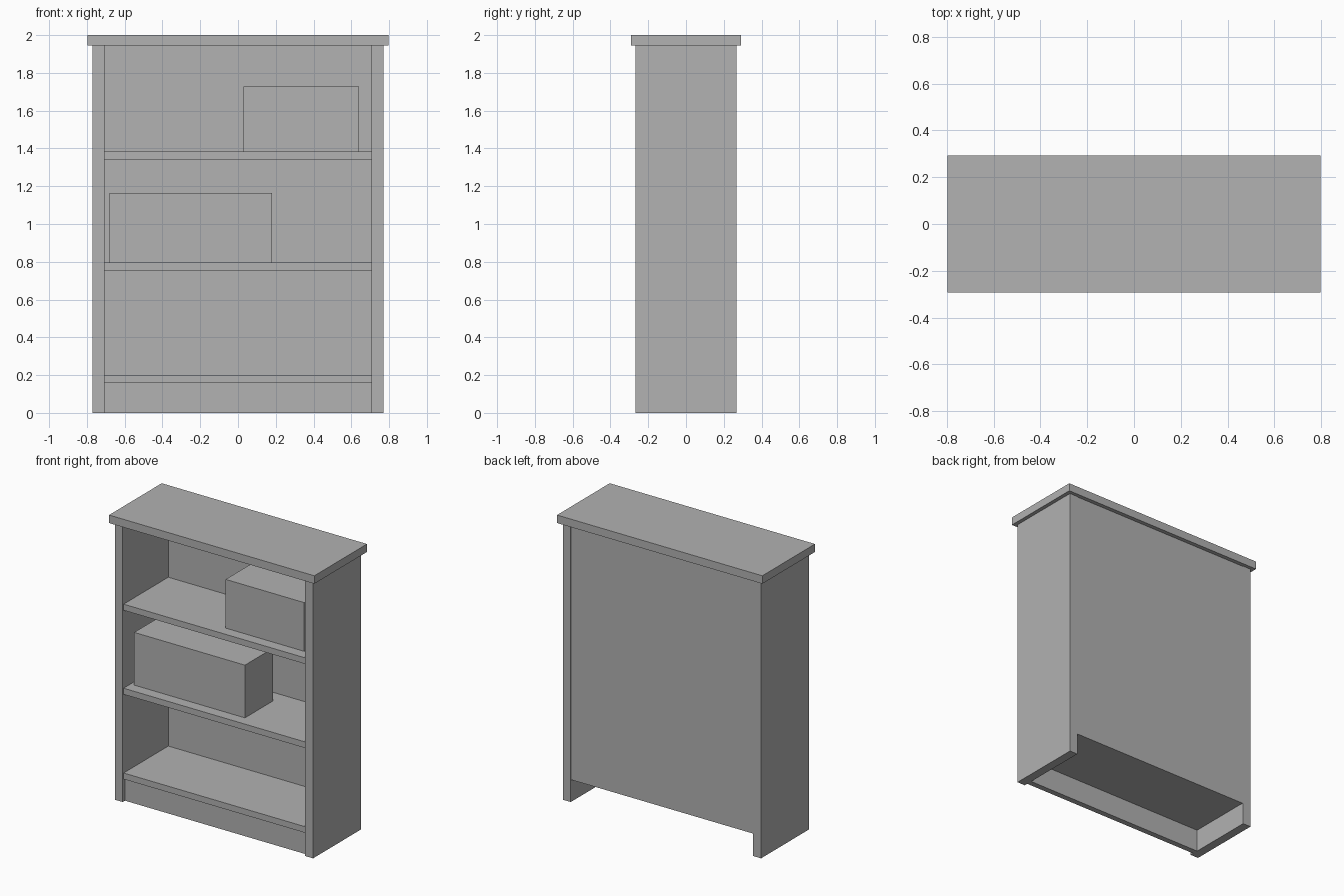
import bpy

if "Cube" in bpy.data.objects:
    bpy.data.objects.remove(bpy.data.objects["Cube"])

grey = bpy.data.materials.new("plain grey")
grey.diffuse_color = (0.445, 0.445, 0.445, 1.0)
grey.use_nodes = True
grey.node_tree.nodes["Principled BSDF"].inputs["Base Color"].default_value = grey.diffuse_color


def box(name, x, y, z):
    """Box spanning the given (min, max) ranges."""
    bpy.ops.mesh.primitive_cube_add(size=1)
    ob = bpy.context.object
    ob.name = name
    for v in ob.data.vertices:
        v.co = [r[0] if c < 0 else r[1] for c, r in zip(v.co, (x, y, z))]
    ob.data.materials.append(grey)
    return ob


W_OUT, W_IN = 0.77, 0.708      # outer and inner half width
FRONT, BACK = -0.267, 0.267    # carcass depth
INNER_BACK = 0.238             # front face of the back panel
inside = (-W_IN, W_IN)

# Overhanging top board
box("top_board", (-0.797, 0.797), (-0.292, 0.292), (1.944, 2.0))

# Side panels, mirrored
for side, s in (("left", -1), ("right", 1)):
    box(side + "_side_panel", sorted((s * W_IN, s * W_OUT)),
        (FRONT, BACK), (0, 1.944))

# Back panel, open beneath the bottom shelf
box("back_panel", inside, (INNER_BACK, BACK - 0.004), (0.155, 1.944))

# Shelves, set slightly behind the side panels
for name, top in (("bottom", 0.2), ("middle", 0.795), ("upper", 1.385)):
    box(name + "_shelf", inside, (FRONT + 0.01, INNER_BACK), (top - 0.043, top))

# Recessed plinth under the bottom shelf
box("plinth", inside, (FRONT + 0.025, FRONT + 0.065), (0, 0.157))

# Storage boxes on the shelves
box("lower_storage_box", (-0.68, 0.18), (-0.18, 0.13), (0.795, 1.165))
box("upper_storage_box", (0.03, 0.64), (-0.18, 0.13), (1.385, 1.727))
